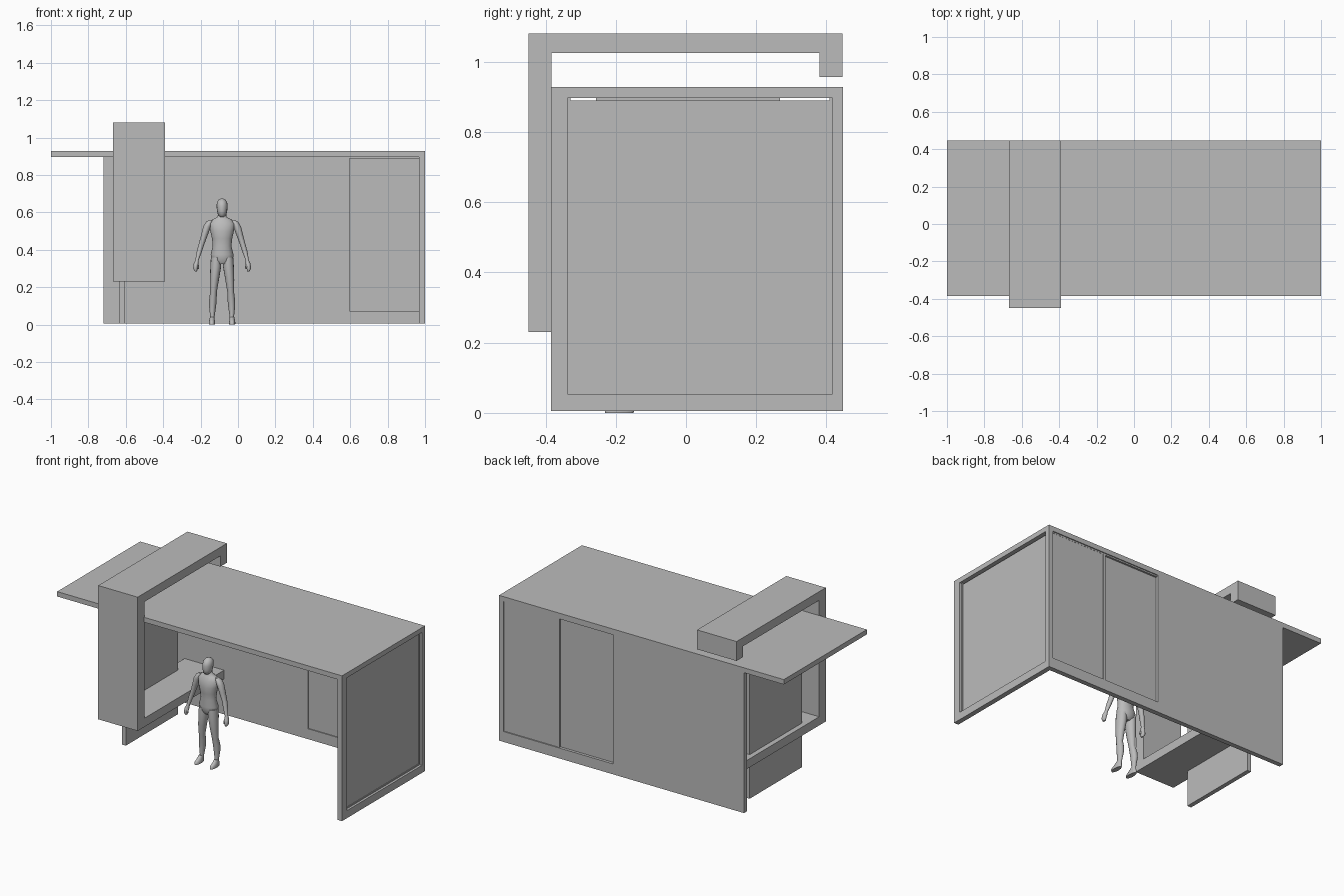
import bpy, bmesh, math

grey = bpy.data.materials.new("plain grey")
grey.diffuse_color = (0.5, 0.5, 0.5, 1)


def finish(name, bm):
    bmesh.ops.recalc_face_normals(bm, faces=bm.faces)
    me = bpy.data.meshes.new(name)
    bm.to_mesh(me)
    bm.free()
    me.materials.append(grey)
    ob = bpy.data.objects.new(name, me)
    bpy.context.collection.objects.link(ob)
    return ob


def box(name, x, y, z):
    """Box from (min, max) ranges on each axis."""
    bm = bmesh.new()
    bmesh.ops.create_cube(bm, size=1)
    for v in bm.verts:
        v.co = [r[0] + (c + 0.5) * (r[1] - r[0]) for c, r in zip(v.co, (x, y, z))]
    return finish(name, bm)


def extrude_x(name, profile, x0, x1):
    """Closed (y, z) outline extruded along x."""
    bm = bmesh.new()
    f = bm.faces.new([bm.verts.new((x0, y, z)) for y, z in profile])
    r = bmesh.ops.extrude_face_region(bm, geom=[f])
    bmesh.ops.translate(bm, vec=(x1 - x0, 0, 0),
                        verts=[g for g in r["geom"] if isinstance(g, bmesh.types.BMVert)])
    return finish(name, bm)


MAN_X, MAN_Y = -0.085, -0.175


def body(name, rings, side=1, n=14):
    """Smooth loft through level ellipses (x, y, z, rx, ry)."""
    bm = bmesh.new()
    loops = []
    for x, y, z, rx, ry in rings:
        loops.append([bm.verts.new((MAN_X + side * (x + rx * math.cos(a)),
                                    MAN_Y + y + ry * math.sin(a), z))
                      for a in (2 * math.pi * i / n for i in range(n))])
    for a, b in zip(loops, loops[1:]):
        for i in range(n):
            j = (i + 1) % n
            bm.faces.new((a[i], a[j], b[j], b[i]))
    bm.faces.new(loops[0])
    bm.faces.new(loops[-1])
    ob = finish(name, bm)
    for p in ob.data.polygons:
        p.use_smooth = len(p.vertices) == 4
    return ob


# Roof and solid back wall
FLOOR, CEIL = 0.006, 0.897
FRONT, BACK, WALL = -0.385, 0.447, 0.417
box("roof", (-1, 1), (FRONT, BACK), (CEIL, 0.928))
box("back_wall", (-0.72, 0.2), (WALL, BACK), (FLOOR, CEIL))

# Back window: sill, mullion and two panes at staggered depth
box("back_sill", (0.2, 0.97), (WALL, BACK), (FLOOR, 0.072))
box("back_mullion", (0.58, 0.596), (0.422, 0.442), (0.072, CEIL))
box("back_pane_outer", (0.596, 0.97), (0.434, 0.440), (0.072, CEIL))
box("back_pane_inner", (0.2, 0.58), (0.423, 0.429), (0.072, CEIL))
box("back_head_rail", (0.2, 0.97), (0.423, 0.441), (0.888, CEIL))

# Right side wall: frame around a large pane
SX = (0.969, 1)
box("side_front_post", SX, (FRONT, -0.337), (FLOOR, CEIL))
box("side_back_post", SX, (WALL, BACK), (FLOOR, CEIL))
box("side_sill", SX, (-0.337, WALL), (FLOOR, 0.054))
box("side_pane", (0.974, 0.981), (-0.330, 0.411), (0.060, 0.890))
box("side_pane_rail", (0.972, 0.985), (-0.337, WALL), (0.054, 0.062))
for nm, y in (("front", (-0.337, -0.329)), ("back", (0.409, WALL))):
    box("side_pane_stile_" + nm, (0.972, 0.985), y, (0.054, CEIL))

# Wraparound band: counter, front panel, top and rear hook in one outline
extrude_x("counter_band", [
    (-0.449, 0.231), (WALL, 0.231), (WALL, 0.286), (-0.383, 0.286),
    (-0.383, 1.025), (0.380, 1.025), (0.380, 0.957), (0.446, 0.957),
    (0.446, 1.08), (-0.449, 1.08)], -0.667, -0.39)

# Upright support panel below and above the counter
for nm, z in (("lower", (FLOOR, 0.231)), ("upper", (0.286, CEIL))):
    box("support_panel_" + nm, (-0.635, -0.608), (-0.257, 0.268), z)

# Standing figure
body("figure_torso", [
    (0, 0, 0.325, 0.030, 0.026), (0, 0.004, 0.345, 0.058, 0.040),
    (0, 0.004, 0.375, 0.061, 0.043), (0, 0, 0.42, 0.050, 0.035),
    (0, 0, 0.46, 0.054, 0.039), (0, 0, 0.50, 0.063, 0.043),
    (0, 0.004, 0.54, 0.070, 0.038), (0, 0.006, 0.562, 0.052, 0.028),
    (0, 0.005, 0.575, 0.025, 0.020), (0, 0.002, 0.60, 0.020, 0.020)])
body("figure_head", [
    (0, -0.012, 0.576, 0.010, 0.012), (0, -0.010, 0.585, 0.021, 0.027),
    (0, -0.006, 0.605, 0.027, 0.035), (0, -0.004, 0.635, 0.030, 0.039),
    (0, -0.002, 0.655, 0.027, 0.034), (0, 0, 0.668, 0.018, 0.022),
    (0, 0, 0.674, 0.006, 0.008)])
for side, nm in ((1, "left"), (-1, "right")):
    body("figure_leg_" + nm, [
        (0.053, 0.008, 0.012, 0.012, 0.016), (0.052, 0.010, 0.045, 0.012, 0.015),
        (0.051, 0.014, 0.10, 0.019, 0.023), (0.049, 0.011, 0.135, 0.020, 0.024),
        (0.046, 0.002, 0.175, 0.018, 0.021), (0.041, 0, 0.24, 0.024, 0.029),
        (0.034, 0.001, 0.31, 0.029, 0.036), (0.032, 0.003, 0.36, 0.028, 0.036)], side)
    body("figure_foot_" + nm, [
        (0.054, -0.015, 0, 0.016, 0.042), (0.054, -0.015, 0.012, 0.017, 0.043),
        (0.054, -0.006, 0.025, 0.014, 0.032), (0.053, 0.006, 0.042, 0.012, 0.018)], side)
    body("figure_arm_" + nm, [
        (0.140, -0.022, 0.285, 0.006, 0.008), (0.143, -0.020, 0.300, 0.012, 0.017),
        (0.139, -0.016, 0.325, 0.013, 0.016), (0.134, -0.010, 0.345, 0.009, 0.011),
        (0.122, -0.002, 0.39, 0.014, 0.016), (0.110, 0.004, 0.43, 0.015, 0.017),
        (0.094, 0.005, 0.48, 0.018, 0.021), (0.080, 0.005, 0.525, 0.021, 0.024),
        (0.068, 0.005, 0.550, 0.017, 0.020), (0.058, 0.005, 0.560, 0.008, 0.011)], side)
    body("figure_thumb_" + nm, [
        (0.127, -0.026, 0.298, 0.003, 0.004), (0.128, -0.025, 0.308, 0.005, 0.006),
        (0.134, -0.018, 0.330, 0.007, 0.008)], side, 8)
